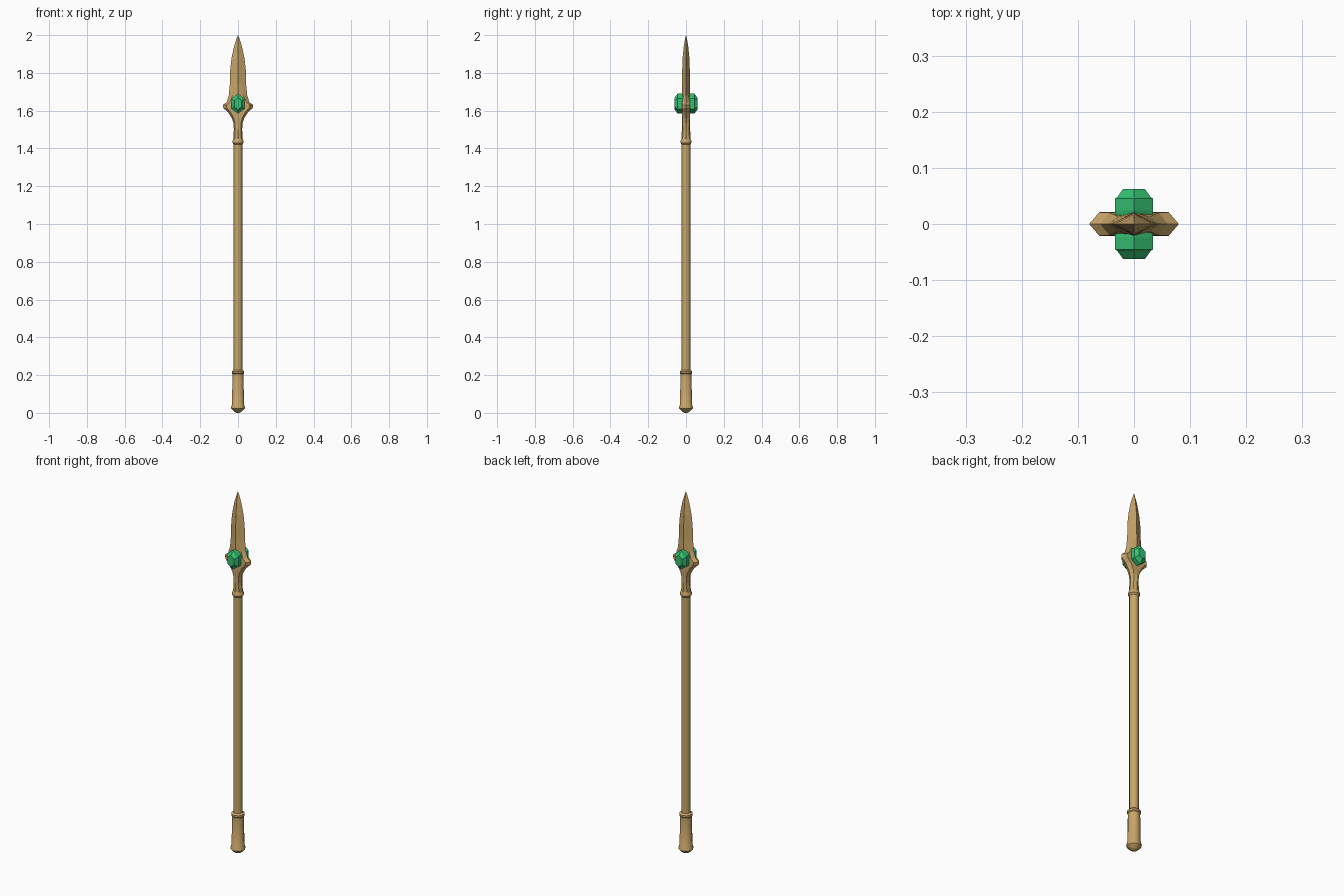
import bpy, bmesh, math

if "Cube" in bpy.data.objects:
    bpy.data.objects.remove(bpy.data.objects["Cube"])


def material(name, rgb):
    m = bpy.data.materials.new(name)
    m.diffuse_color = (*rgb, 1)
    m.use_nodes = True
    m.node_tree.nodes["Principled BSDF"].inputs["Base Color"].default_value = m.diffuse_color
    return m


GOLD = material("pale gold", (0.58, 0.38, 0.14))
GREEN = material("emerald green", (0.035, 0.53, 0.17))


def loft(name, rings, mat, smooth=None):
    """Skin a list of equally sized point rings and cap both ends."""
    bm = bmesh.new()
    loops = [[bm.verts.new(p) for p in ring] for ring in rings]
    n = len(loops[0])
    for a, b in zip(loops, loops[1:]):
        for i in range(n):
            j = (i + 1) % n
            bm.faces.new((a[i], a[j], b[j], b[i]))
    bm.faces.new(loops[0][::-1])
    bm.faces.new(loops[-1])
    bmesh.ops.remove_doubles(bm, verts=bm.verts, dist=1e-5)
    bmesh.ops.recalc_face_normals(bm, faces=bm.faces)
    me = bpy.data.meshes.new(name)
    bm.to_mesh(me)
    bm.free()
    me.materials.append(mat)
    ob = bpy.data.objects.new(name, me)
    bpy.context.collection.objects.link(ob)
    if smooth:
        bpy.context.view_layer.objects.active = ob
        ob.select_set(True)
        bpy.ops.object.shade_smooth_by_angle(angle=math.radians(smooth))
        ob.select_set(False)
    return ob


def turned(name, profile, sides=12):
    """Round part from (radius, height) pairs."""
    angles = [math.tau * (i + 0.5) / sides for i in range(sides)]
    rings = [[(r * math.cos(a), r * math.sin(a), z) for a in angles]
             for r, z in profile]
    return loft(name, rings, GOLD, 35)


# Round shaft, butt cap and collar
turned("shaft", [(0.0235, 0.20), (0.0235, 1.44)])
turned("butt_cap", [(0.006, 0.0), (0.022, 0.008), (0.037, 0.023), (0.038, 0.033),
                    (0.033, 0.042), (0.030, 0.205), (0.034, 0.210),
                    (0.034, 0.220), (0.024, 0.228)])
turned("collar", [(0.024, 1.422), (0.030, 1.430), (0.030, 1.440), (0.025, 1.450)])

# Spear head: (height, half width, shoulder x, shoulder y, ridge y)
head = [
    (1.440, 0.026, 0.018, 0.018, 0.025),
    (1.500, 0.022, 0.015, 0.016, 0.022),
    (1.535, 0.024, 0.016, 0.018, 0.021),
    (1.560, 0.033, 0.022, 0.020, 0.021),
    (1.590, 0.052, 0.038, 0.021, 0.021),
    (1.615, 0.078, 0.060, 0.021, 0.021),
    (1.630, 0.080, 0.062, 0.021, 0.021),
    (1.645, 0.060, 0.044, 0.020, 0.021),
    (1.680, 0.049, 0.028, 0.013, 0.021),
    (1.740, 0.043, 0.022, 0.010, 0.021),
    (1.820, 0.041, 0.020, 0.010, 0.020),
    (1.880, 0.034, 0.017, 0.009, 0.018),
    (1.940, 0.021, 0.0105, 0.006, 0.012),
    (1.980, 0.008, 0.004, 0.0025, 0.005),
    (2.000, 0.0004, 0.0002, 0.0002, 0.0004),
]
loft("spear_head",
     [[(w, 0, z), (s, t, z), (0, r, z), (-s, t, z),
       (-w, 0, z), (-s, -t, z), (0, -r, z), (s, -t, z)]
      for z, w, s, t, r in head], GOLD)

# Faceted long hexagonal gem on each face of the head
outline = [(0, 0.053), (0.034, 0.028), (0.034, -0.028),
           (0, -0.053), (-0.034, -0.028), (-0.034, 0.028)]
layers = [(0.010, 0.94), (0.024, 1.0), (0.045, 1.0), (0.048, 0.88), (0.062, 0.58)]
for side, label in ((-1, "front_gem"), (1, "back_gem")):
    loft(label, [[(x * k, side * y, 1.637 + z * k) for x, z in outline]
                 for y, k in layers], GREEN)
